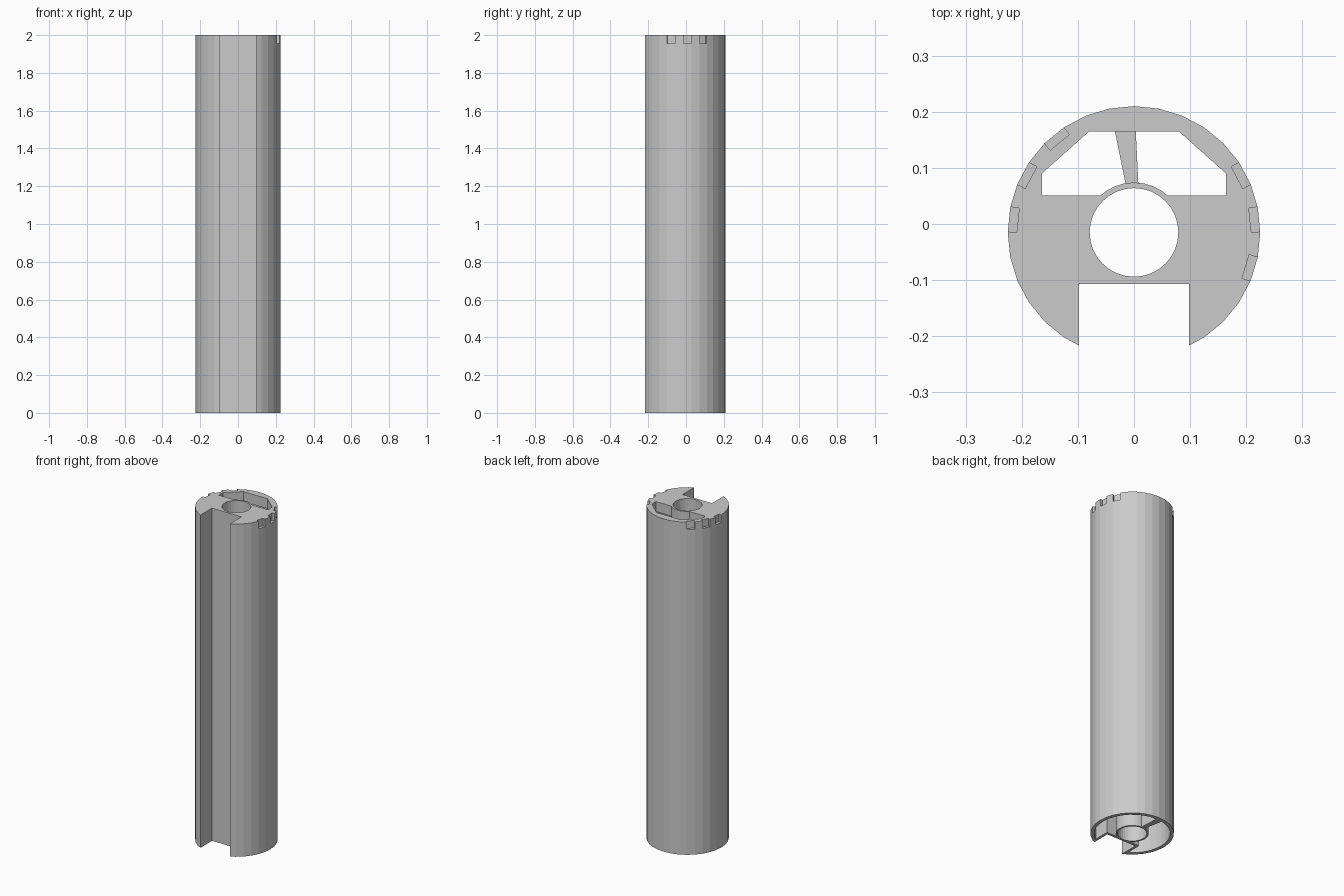
import bpy, math
from mathutils import Vector

if "Cube" in bpy.data.objects:
    bpy.data.objects.remove(bpy.data.objects["Cube"])

CY = -0.015  # axis of the round body in y


def prism(name, pts, z0, z1):
    """Extrude a counter-clockwise outline from z0 to z1."""
    n = len(pts)
    verts = [(x, y, z) for z in (z0, z1) for x, y in pts]
    faces = [list(range(n))[::-1], list(range(n, 2 * n))]
    faces += [[i, (i + 1) % n, n + (i + 1) % n, n + i] for i in range(n)]
    me = bpy.data.meshes.new(name)
    me.from_pydata(verts, [], faces)
    ob = bpy.data.objects.new(name, me)
    bpy.context.collection.objects.link(ob)
    return ob


def circle(r, n=32):
    return [(r * math.cos(2 * math.pi * i / n), CY + r * math.sin(2 * math.pi * i / n))
            for i in range(n)]


def rect(x0, x1, y0, y1):
    return [(x0, y0), (x1, y0), (x1, y1), (x0, y1)]


def cut(target, cutter):
    """Subtract cutter from target, then remove it."""
    m = target.modifiers.new("cut", 'BOOLEAN')
    m.operation, m.solver, m.object = 'DIFFERENCE', 'EXACT', cutter
    bpy.context.view_layer.objects.active = target
    bpy.ops.object.modifier_apply(modifier=m.name)
    bpy.data.objects.remove(cutter, do_unlink=True)


# hollow interior, leaving the inner tube, slot walls and rear rib standing
cavity = prism("cavity", circle(0.205), -0.05, 1.94)
cut(cavity, prism("tube_keep", circle(0.089), -0.1, 2.1))
cut(cavity, prism("slot_keep", rect(-0.113, 0.113, -0.4, -0.092), -0.1, 2.1))
cut(cavity, prism("rib_keep", [(-0.014, 0.066), (0.008, 0.066), (0.001, 0.21), (-0.043, 0.21)],
                  -0.1, 1.9))

# opening in the top cap, stopping at the tube
opening = prism("opening", [(-0.164, 0.051), (0.164, 0.051), (0.164, 0.09), (0.08, 0.165),
                            (-0.08, 0.165), (-0.164, 0.09)], 1.92, 2.05)
cut(opening, prism("tube_keep", circle(0.089), 1.8, 2.2))

# outer body
body = prism("cylinder_body", circle(0.225), 0, 2)
cut(body, cavity)
cut(body, opening)
cut(body, prism("bore", circle(0.079), -0.1, 2.1))
cut(body, prism("front_slot", rect(-0.098, 0.098, -0.4, -0.107), -0.1, 2.1))

# small notches around the top rim
for deg in (-17, 6, 28, 129.5, 152, 174):
    a = math.radians(deg)
    c, s = math.cos(a), math.sin(a)
    pts = [(c * u - s * v, CY + s * u + c * v) for u, v in rect(0.208, 0.26, -0.022, 0.022)]
    cut(body, prism("notch", pts, 1.955, 2.1))
